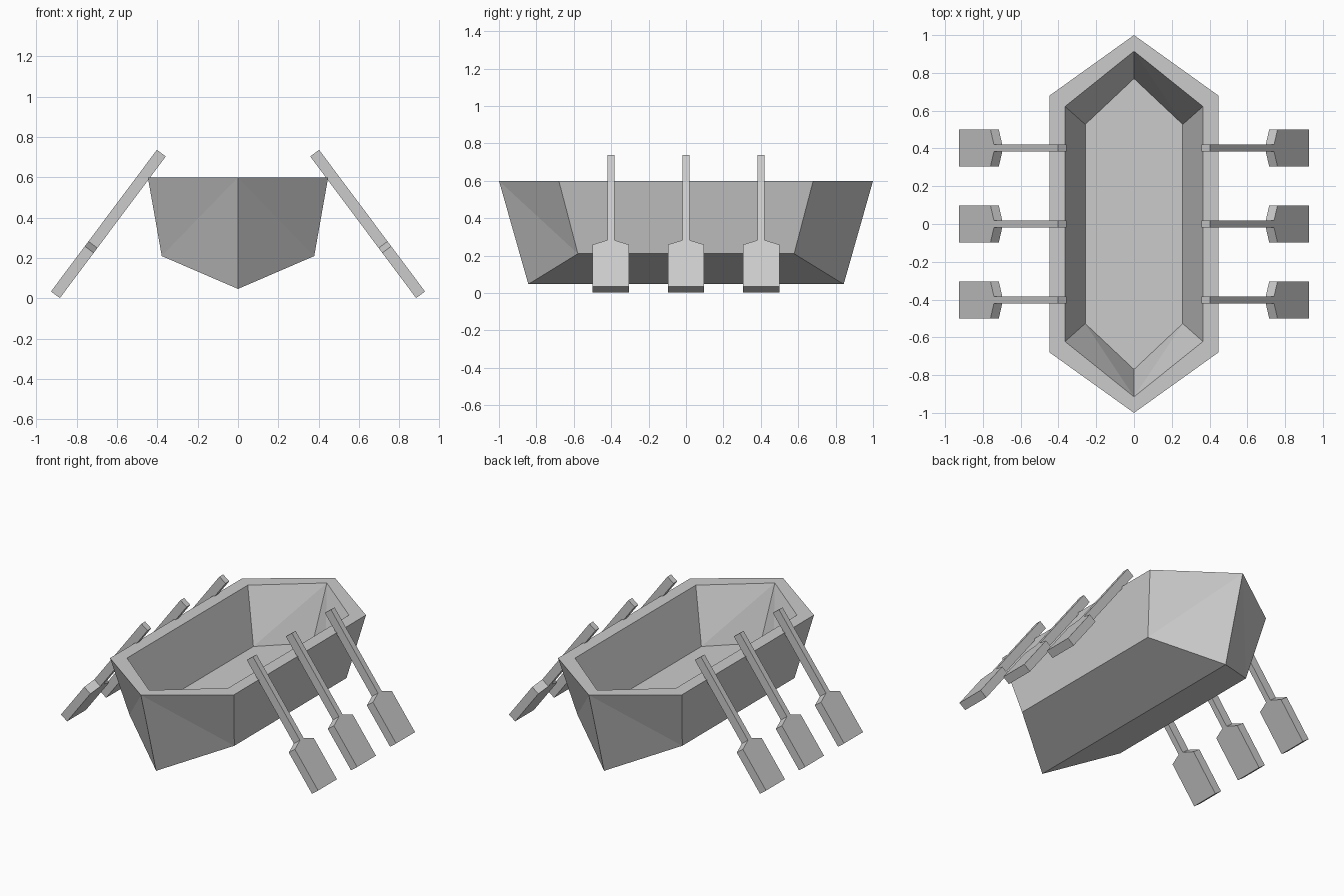
import bpy, bmesh
from mathutils import Vector

if "Cube" in bpy.data.objects:
    bpy.data.objects.remove(bpy.data.objects["Cube"])


def finish(bm, name):
    bmesh.ops.recalc_face_normals(bm, faces=bm.faces)
    mesh = bpy.data.meshes.new(name)
    bm.to_mesh(mesh)
    bm.free()
    obj = bpy.data.objects.new(name, mesh)
    bpy.context.collection.objects.link(obj)
    return obj


def hex_ring(bm, x, y, z, tip_y, tip_z):
    """Pointed six-sided loop; indices 0 and 3 are the bow and stern tips."""
    pts = [(0, -tip_y, tip_z), (x, -y, z), (x, y, z),
           (0, tip_y, tip_z), (-x, y, z), (-x, -y, z)]
    return [bm.verts.new(p) for p in pts]


def wall(bm, rim, low):
    """Flat sides, with the pointed ends creased from rim tip to low corner."""
    for i in range(6):
        j = (i + 1) % 6
        if i in (1, 4):
            bm.faces.new((rim[i], rim[j], low[j], low[i]))
        else:
            tip, side = (i, j) if i in (0, 3) else (j, i)
            bm.faces.new((rim[tip], rim[side], low[side]))
            bm.faces.new((rim[tip], low[side], low[tip]))


# Hull: outer shell with V bottom, flat rim, hollow interior with floor
bm = bmesh.new()
outer = hex_ring(bm, 0.447, 0.68, 0.6, 1.0, 0.6)
chine = hex_ring(bm, 0.378, 0.578, 0.21, 0.843, 0.047)
inner = hex_ring(bm, 0.365, 0.622, 0.6, 0.915, 0.6)
floor = hex_ring(bm, 0.258, 0.527, 0.265, 0.77, 0.265)
wall(bm, outer, chine)
wall(bm, inner, floor)
for i in range(6):
    j = (i + 1) % 6
    bm.faces.new((outer[i], outer[j], inner[j], inner[i]))
bm.faces.new(chine[:4])
bm.faces.new((chine[3], chine[4], chine[5], chine[0]))
bm.faces.new(floor)
finish(bm, "hull")

# Oars: paddle outline (distance along, half width) extruded to thickness
profile = [(0, 0.019), (0.567, 0.019), (0.597, 0.097), (0.877, 0.097)]
outline = profile + [(s, -w) for s, w in reversed(profile)]


def oar(name, side, y):
    top = Vector((0.402 * side, y, 0.737))
    along = Vector((0.599 * side, 0, -0.801))
    depth = Vector((-0.801 * side, 0, -0.599)) * 0.055
    bm = bmesh.new()
    face = bm.faces.new([bm.verts.new(top + along * s + Vector((0, w, 0)))
                         for s, w in outline])
    ext = bmesh.ops.extrude_face_region(bm, geom=[face], use_keep_orig=True)
    verts = [v for v in ext["geom"] if isinstance(v, bmesh.types.BMVert)]
    bmesh.ops.translate(bm, verts=verts, vec=depth)
    finish(bm, name)


for side, label in ((1, "right"), (-1, "left")):
    for n, y in enumerate((-0.402, 0, 0.402), 1):
        oar(f"oar_{label}_{n}", side, y)
